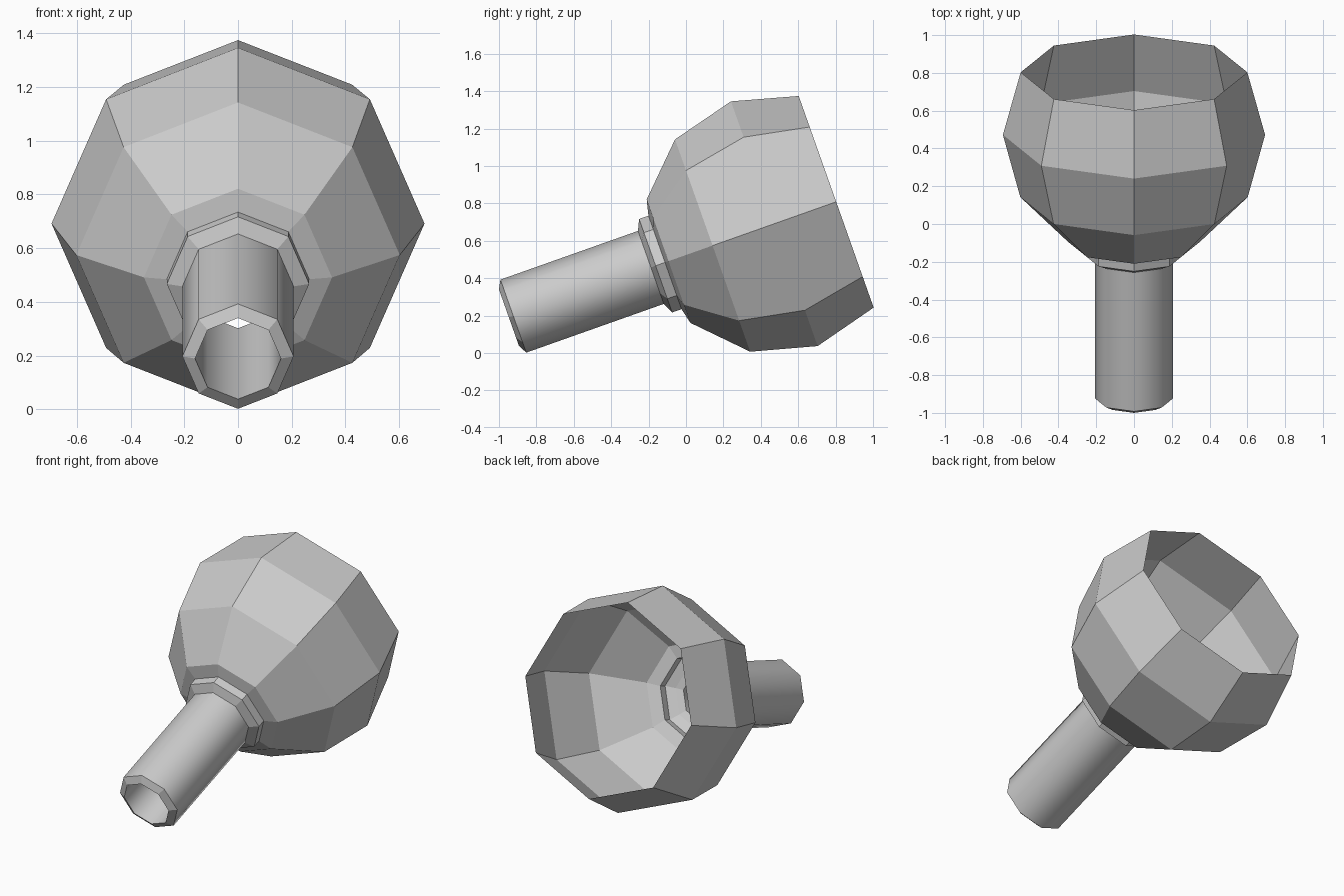
import bpy
from math import cos, sin, pi, radians
from mathutils import Vector

if "Cube" in bpy.data.objects:
    bpy.data.objects.remove(bpy.data.objects["Cube"])

SIDES = 8
TILT = radians(19.5)
ORIGIN = Vector((0, -0.923, 0.197))          # centre of the stem's free end
AXIS = Vector((0, cos(TILT), sin(TILT)))
UP = Vector((0, -sin(TILT), cos(TILT)))
SIDE = Vector((1, 0, 0))


def lathe(name, profile, smooth_bands=()):
    """Spin (distance along axis, radius) points into an eight-sided shell."""
    verts, faces = [], []
    for s, r in profile:
        for i in range(SIDES):
            a = 2 * pi * i / SIDES
            verts.append(ORIGIN + AXIS * s + (SIDE * cos(a) + UP * sin(a)) * r)
    for k in range(len(profile) - 1):
        for i in range(SIDES):
            j = (i + 1) % SIDES
            a, b = k * SIDES, (k + 1) * SIDES
            faces.append((a + i, b + i, b + j, a + j))
    me = bpy.data.meshes.new(name)
    me.from_pydata(verts, [], faces)
    for p in me.polygons:
        p.use_smooth = p.index // SIDES in smooth_bands
    ob = bpy.data.objects.new(name, me)
    bpy.context.collection.objects.link(ob)
    return ob


# hollow stem: inner end, bore, slanted lip, outer wall
lathe("stem", [(0.78, 0.207), (0.765, 0.16), (-0.025, 0.16),
               (0.0, 0.207), (0.78, 0.207)], smooth_bands=(1, 3))

# stepped collar joining stem to bowl
lathe("collar", [(0.78, 0.207), (0.807, 0.265), (0.86, 0.265)])

# open faceted bowl, a single thin shell
lathe("bowl", [(0.86, 0.265), (0.88, 0.35), (1.13, 0.602),
               (1.48, 0.694), (1.831, 0.60)])
